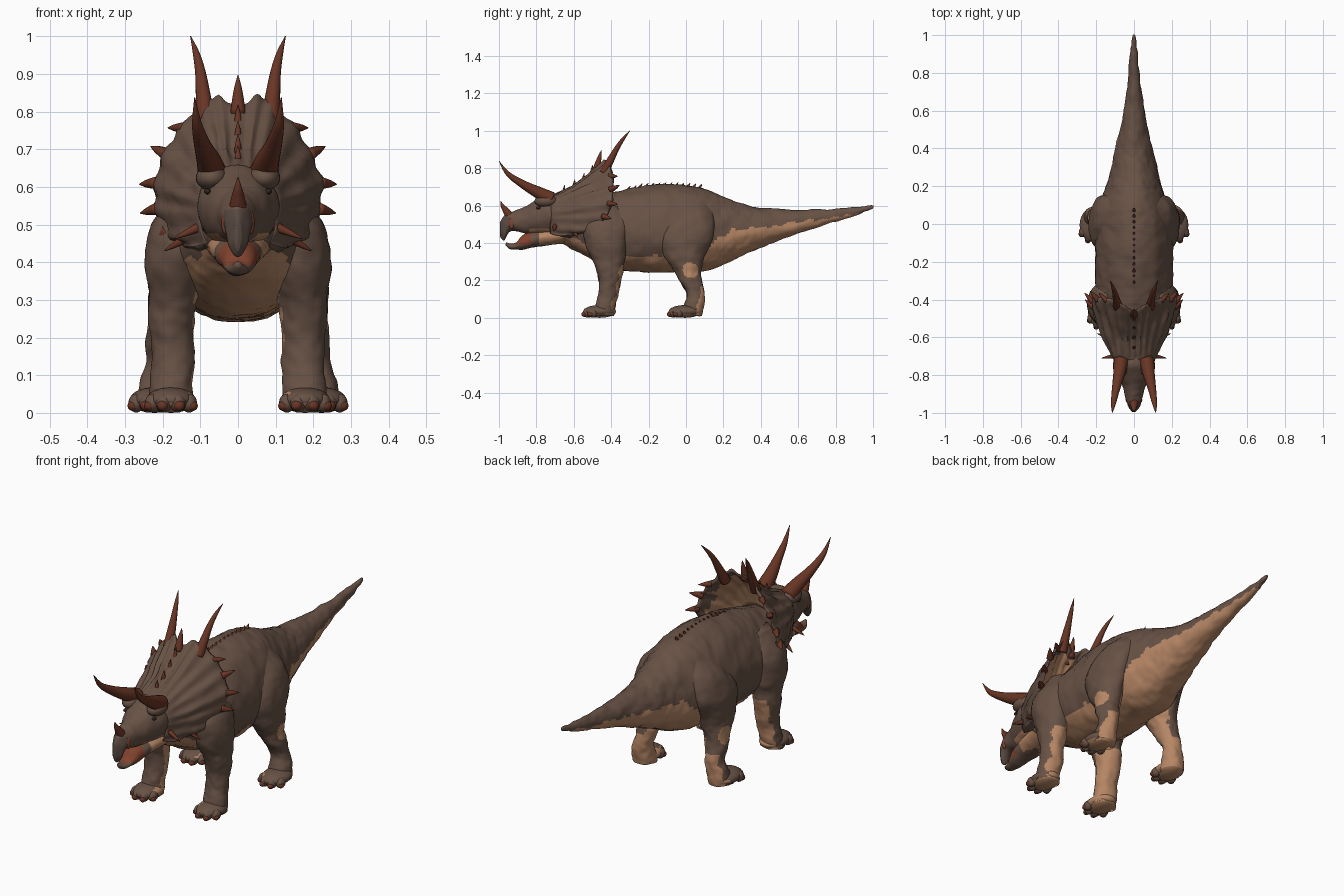
import bpy, bmesh, math
from mathutils import Vector, Matrix, noise

old = bpy.data.objects.get("Cube")
if old:
    bpy.data.objects.remove(old, do_unlink=True)


def material(name, rgb):
    m = bpy.data.materials.new(name)
    m.use_nodes = True
    m.diffuse_color = (*rgb, 1)
    bsdf = m.node_tree.nodes["Principled BSDF"]
    bsdf.inputs["Base Color"].default_value = (*rgb, 1)
    bsdf.inputs["Roughness"].default_value = 0.8
    return m


BROWN = material("brown_hide", (0.138, 0.084, 0.06))
PALE = material("pale_underside", (0.47, 0.24, 0.13))
HORN = material("red_brown_horn", (0.14, 0.036, 0.018))
BEAK = material("dark_beak", (0.1, 0.068, 0.053))
MOUTH = material("red_mouth", (0.22, 0.055, 0.027))
EYE = material("dark_eye", (0.03, 0.018, 0.013))


def spline(pts, n):
    """Smooth tuples of any length with Catmull-Rom."""
    pts = [Vector(p) for p in pts]
    out = []
    for i in range(len(pts) - 1):
        a, b, c, d = pts[max(i - 1, 0)], pts[i], pts[i + 1], pts[min(i + 2, len(pts) - 1)]
        for k in range(n):
            t = k / n
            out.append((b * 2 + (c - a) * t + (a * 2 - b * 5 + c * 4 - d) * t * t
                        + (b * 3 - a - c * 3 + d) * t ** 3) / 2)
    return out + [pts[-1]]


def finish(name, bm, mats, rule=None):
    bmesh.ops.recalc_face_normals(bm, faces=bm.faces)
    for f in bm.faces:
        f.smooth = True
        if rule:
            f.material_index = int(rule(f.calc_center_median(), f.normal))
    mesh = bpy.data.meshes.new(name)
    bm.to_mesh(mesh)
    bm.free()
    for m in mats:
        mesh.materials.append(m)
    ob = bpy.data.objects.new(name, mesh)
    bpy.context.collection.objects.link(ob)


def skin(name, rings, mats, rule=None, rough=0.0):
    """Bridge closed rings, cap both ends, optionally wrinkle the hide."""
    bm = bmesh.new()
    rows = [[bm.verts.new(p) for p in r] for r in rings]
    n = len(rows[0])
    for a, b in zip(rows, rows[1:]):
        for i in range(n):
            j = (i + 1) % n
            bm.faces.new((a[i], a[j], b[j], b[i]))
    bm.faces.new(rows[0])
    bm.faces.new(rows[-1])
    if rough:
        bmesh.ops.recalc_face_normals(bm, faces=bm.faces)
        bm.normal_update()
        for v in bm.verts:
            v.co += v.normal * rough * (noise.noise(v.co * 14) + 0.5 * noise.noise(v.co * 35))
    finish(name, bm, mats, rule)


def circle(n):
    return [(math.cos(math.tau * i / n), math.sin(math.tau * i / n)) for i in range(n)]


def trunk(name, stations, mats, rule, n=8, seg=44, egg=0.0, rough=0.004):
    """Loft along y from (y, bottom, top, half width)."""
    rings = [[((w * c * (1 - egg * s)), y, (lo + hi) / 2 + (hi - lo) / 2 * s)
              for c, s in circle(seg)] for y, lo, hi, w in spline(stations, n)]
    skin(name, rings, mats, rule, rough)


def horn(name, stations, n=5, seg=14):
    """Tapered tube from (x, y, z, radius)."""
    pts = spline(stations, n)
    rings = []
    for i, p in enumerate(pts):
        t = pts[min(i + 1, len(pts) - 1)].to_3d() - pts[max(i - 1, 0)].to_3d()
        q = Vector((0, 0, 1)).rotation_difference(t.normalized())
        rings.append([p.to_3d() + q @ Vector((c, s, 0)) * max(p[3], 0.0008) for c, s in circle(seg)])
    skin(name, rings, [HORN])


def spike(name, base, tip, r):
    a, b = Vector(base), Vector(tip)
    horn(name, [(*(a - (b - a) * 0.2), r), (*a.lerp(b, 0.5), r * 0.58), (*b, 0.001)], n=4, seg=10)


def ball(name, centre, size, mats, rule=None):
    bm = bmesh.new()
    bmesh.ops.create_uvsphere(bm, u_segments=24, v_segments=14, radius=1,
                              matrix=Matrix.Translation(centre) @ Matrix.Diagonal((*size, 1)))
    finish(name, bm, mats, rule)


# Body, neck and tail with a pale belly below a wavy line
LINE = [(-0.85, .46), (-0.6, .425), (-0.45, .365), (-0.3, .325), (-0.1, .335),
        (0.1, .36), (0.22, .465), (0.5, .495), (0.85, .55), (1.01, .57)]


def under(c, n):
    for (y0, z0), (y1, z1) in zip(LINE, LINE[1:]):
        if y0 <= c.y <= y1:
            return c.z + 0.02 * noise.noise(c * 25) < z0 + (z1 - z0) * (c.y - y0) / (y1 - y0)
    return False


trunk("body", [(-0.7, .42, .58, .08), (-0.62, .375, .61, .115), (-0.53, .325, .635, .16),
               (-0.42, .275, .665, .19), (-0.3, .25, .69, .203), (-0.15, .24, .713, .205),
               (0, .25, .708, .195), (0.1, .25, .69, .178), (0.2, .285, .648, .147),
               (0.3, .33, .61, .12), (0.42, .385, .588, .092), (0.6, .45, .577, .054),
               (0.8, .515, .583, .03), (0.94, .56, .594, .015), (0.985, .577, .6, .009),
               (1, .585, .597, .004)],
      [BROWN, PALE], under, n=12, seg=72, egg=0.12, rough=0.007)

# Small scutes along the spine
for i in range(13):
    y = -0.31 + i * 0.032
    z = 0.705 - 0.25 * (y + 0.1) ** 2 - (0.008 if y < -0.25 else 0)
    spike("back_scute", (0, y, z), (0, y + 0.012, z + 0.018), 0.009)

# Skull and beak
trunk("skull", [(-0.55, .45, .62, .1), (-0.66, .435, .64, .108), (-0.74, .44, .658, .106),
                (-0.8, .445, .63, .086), (-0.86, .452, .594, .061), (-0.91, .462, .574, .047),
                (-0.945, .458, .562, .038), (-0.972, .415, .545, .027), (-0.993, .428, .512, .008)],
      [BROWN, BEAK, PALE],
      lambda c, n: 1 if c.y < -0.94 and c.z < .54 else 2 if -0.84 < c.y and c.z < .475 else 0)

# Lower jaw with red lips behind a dark tip
trunk("lower_jaw", [(-0.6, .4, .5, .09), (-0.72, .39, .48, .076), (-0.82, .376, .462, .057),
                    (-0.875, .364, .44, .042), (-0.91, .364, .403, .032),
                    (-0.94, .368, .397, .022), (-0.962, .388, .402, .006)],
      [BROWN, MOUTH, PALE],
      lambda c, n: 2 if c.y > -0.79 and c.z > .39 else
      1 if -0.93 < c.y < -0.83 and c.z > .392 else 0)

# Frill: each column is a closed wedge from skull to rim and back to the neck
RIM = [(0, -0.465, .82), (.05, -0.44, .842), (.095, -0.42, .828), (.15, -0.405, .76),
       (.197, -0.4, .692), (.222, -0.41, .61), (.218, -0.44, .54), (.19, -0.51, .47),
       (.135, -0.62, .445)]
ROOT = [(0, -0.73, .65), (.03, -0.73, .648), (.055, -0.73, .64), (.08, -0.73, .62),
        (.095, -0.73, .59), (.1, -0.73, .56), (.1, -0.73, .53), (.095, -0.73, .485),
        (.082, -0.73, .45)]


def both(half):
    return spline([(-x, y, z) for x, y, z in half[:0:-1]] + half, 6)


columns = []
for k, (rim, root) in enumerate(zip(both(RIM), both(ROOT))):
    ridge = math.cos(math.tau * k / 6)
    rim = rim + Vector((rim.x, 0, rim.z - .62)) * 0.022 * ridge
    back = Vector((root.x * 0.95, -0.57, root.z - 0.03))
    out = Vector((rim.x, 0, rim.z - .62)).normalized()
    lift = .016 * abs(out.x) - .032 * max(out.z, 0)
    col = []
    for i in range(17):
        sag = math.sin(math.pi * i / 16)
        col.append(root.lerp(rim, i / 16) + out * sag * lift
                   + Vector((0, -1, .5)) * .0045 * ridge * sag)
    for i in range(13):
        p = (rim + Vector((0, .014, -.004))).lerp(back, i / 12)
        col.append(p + Vector((0, -.03, 0)) * math.sin(math.pi * i / 12))
    columns.append(col)


def frill_back(c, n):
    centre = Vector((c.x, 0, c.z - .6)).length
    return n.y > 0.3 and centre < .19 + .04 * noise.noise(c * 20)


skin("frill", columns, [BROWN, PALE], frill_back, rough=0.007)

# Spikes on the frill centre line
for y, z in ((-0.655, .668), (-0.6, .698), (-0.55, .733), (-0.505, .775)):
    spike("frill_ridge_spike", (0, y, z), (0, y + .006, z + .042), .011)
spike("frill_top_spike", (0, -0.475, .81), (0, -0.452, .897), .021)

# Nose horn
horn("nose_horn", [(0, -0.94, .54, .025), (0, -0.962, .572, .018), (0, -0.982, .6, .01),
                   (0, -0.992, .626, .001)])

EDGE = [((.15, -0.4, .757), (.187, -0.365, .757), .016),
        ((.197, -0.395, .69), (.232, -0.355, .708), .018),
        ((.225, -0.405, .61), (.262, -0.365, .607), .017),
        ((.222, -0.435, .54), (.26, -0.4, .53), .017),
        ((.195, -0.505, .475), (.237, -0.47, .425), .017),
        ((.145, -0.595, .46), (.195, -0.58, .43), .014),
        ((.11, -0.7, .49), (.172, -0.71, .462), .014)]


def flip(p, s):
    return (p[0] * s, *p[1:])


def foot(name, s, x, y, pale):
    ball(name, (s * x, y, .034), (.066, .088, .034), [BROWN, PALE], pale)
    for a in (-56, -19, 19, 56):
        a = math.radians(a)
        dx, dy = math.sin(a), -math.cos(a)
        ball(name + "_toe", (s * x + .058 * dx, y + .066 * dy, .026), (.021, .028, .025), [BROWN])
        ball(name + "_nail", (s * x + .068 * dx, y + .086 * dy, .019), (.015, .016, .014), [HORN])


def leg(name, s, stations, pale):
    rings = [[(s * x + rx * c, y + ry * v, z) for c, v in circle(48)]
             for x, y, z, rx, ry in spline(stations, 9)]
    skin(name, rings, [BROWN, PALE], pale, rough=0.007)


for s, side in ((1, "left"), (-1, "right")):
    # Brow horns, brows, eyes and nostrils
    horn(side + "_brow_horn", [flip(p, s) for p in (
        (.068, -0.72, .635, .039), (.078, -0.79, .67, .032), (.095, -0.87, .713, .022),
        (.109, -0.95, .768, .013), (.115, -1.0, .838, .001))], n=7, seg=20)
    ball(side + "_brow", (s * .07, -0.75, .624), (.042, .06, .034), [BROWN])
    ball(side + "_eye", (s * .081, -0.79, .588), (.009, .013, .008), [EYE])
    ball(side + "_nostril", (s * .035, -0.932, .505), (.009, .014, .03), [MOUTH])
    # Frill horns and edge spikes
    horn(side + "_frill_horn", [flip(p, s) for p in (
        (.085, -0.44, .775, .025), (.092, -0.405, .84, .02), (.1, -0.37, .905, .014),
        (.111, -0.337, .955, .009), (.126, -0.3, 1.0, .001))], n=6, seg=18)
    for a, b, r in EDGE:
        spike(side + "_frill_spike", flip(a, s), flip(b, s), r)

    # Legs are pale on the inside and up the back of the shin
    def front_pale(c, n):
        rag = .25 * noise.noise(c * 22)
        inner = n.x * s < -0.4 + rag and n.y > -0.3 + rag
        return c.z < .4 and (inner or n.z < -0.6 or (n.y > .7 + rag and c.z < .28))

    def hind_pale(c, n):
        rag = .25 * noise.noise(c * 22)
        knee = n.x * s > 0 and math.hypot(c.y - .022, c.z - .255) < .042 + .03 * rag
        inner = n.x * s < -0.4 + rag and n.y > -0.5 + rag
        return knee or (c.z < .42 and inner) or n.z < -0.6 and c.z < .1 or (
            c.z < .17 and n.y > .5 + rag)

    leg(side + "_front_leg", s, [
        (.11, -0.42, .6, .05, .07), (.148, -0.425, .5, .08, .115), (.16, -0.425, .4, .085, .115),
        (.17, -0.41, .3, .067, .082), (.175, -0.405, .22, .06, .063),
        (.174, -0.415, .13, .056, .053), (.177, -0.43, .07, .058, .054),
        (.178, -0.44, .012, .06, .055)], front_pale)
    foot(side + "_front_foot", s, .178, -0.462, front_pale)
    leg(side + "_hind_leg", s, [
        (.07, .04, .64, .045, .07), (.122, .025, .55, .075, .125), (.157, .005, .45, .082, .145),
        (.165, -0.01, .35, .075, .118), (.176, .005, .27, .064, .08), (.19, .025, .2, .052, .06),
        (.2, .05, .13, .047, .047), (.21, .042, .07, .053, .054),
        (.215, .025, .01, .058, .06)], hind_pale)
    foot(side + "_hind_foot", s, .222, -0.005, hind_pale)
